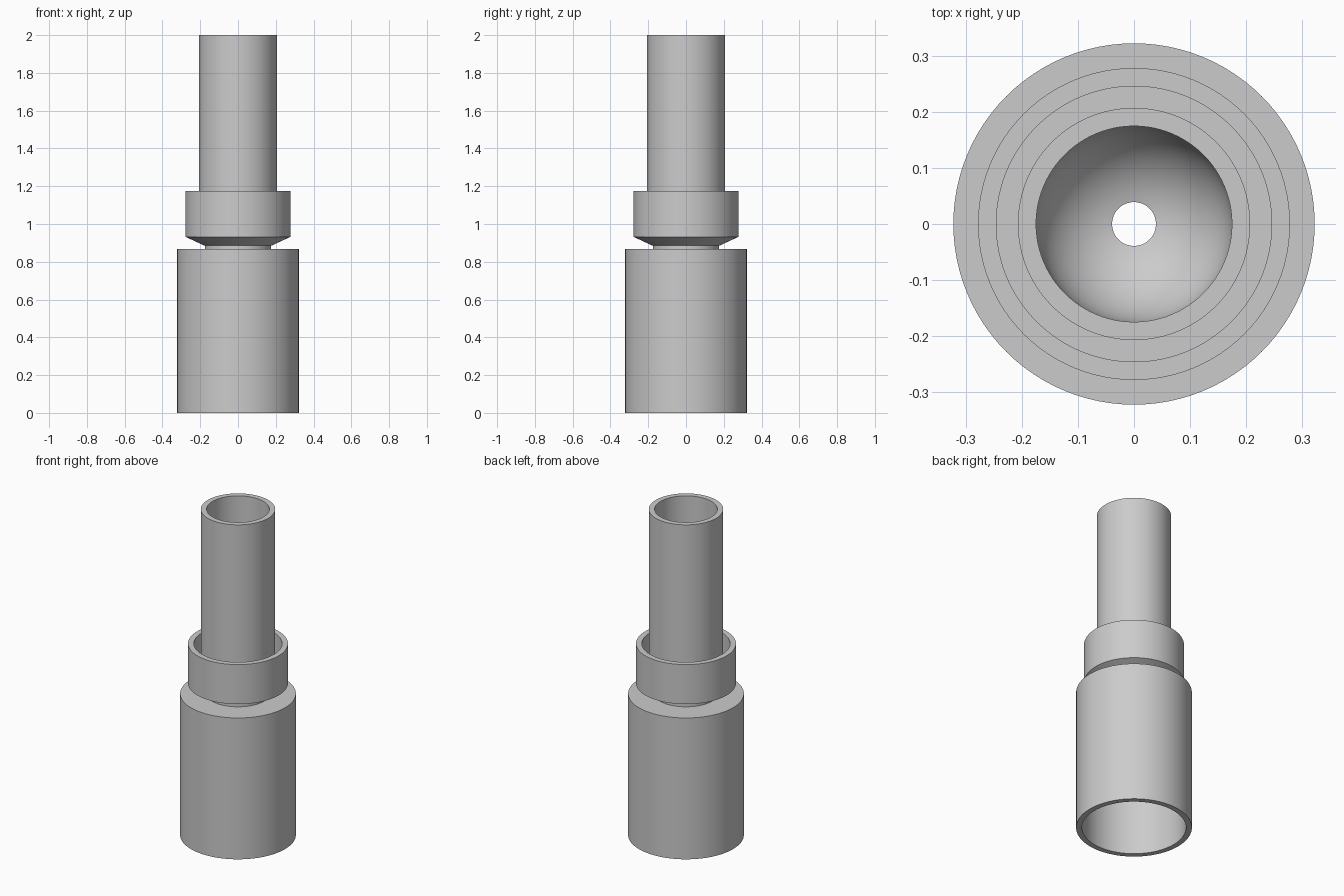
import bpy, bmesh, math

cube = bpy.data.objects.get("Cube")
if cube:
    bpy.data.objects.remove(cube, do_unlink=True)

SEGMENTS = 96
WALL = 0.0325
SLEEVE_R, COLLAR_R, TUBE_R = 0.322, 0.278, 0.207
NECK_R, BORE_R = 0.176, 0.039
SLEEVE_TOP, COLLAR_TOP, TUBE_TOP = 0.868, 1.175, 2.0

grey = bpy.data.materials.new("plain grey")
grey.use_nodes = True
grey.diffuse_color = (0.6, 0.6, 0.6, 1)
grey.node_tree.nodes["Principled BSDF"].inputs["Base Color"].default_value = (0.6, 0.6, 0.6, 1)


def lathe(name, profile):
    """Revolve a closed (radius, z) loop around the z axis."""
    bm = bmesh.new()
    verts = [bm.verts.new((r, 0, z)) for r, z in profile]
    edges = [bm.edges.new((v, verts[i - 1])) for i, v in enumerate(verts)]
    bmesh.ops.spin(bm, geom=verts + edges, cent=(0, 0, 0), axis=(0, 0, 1),
                   angle=math.tau, steps=SEGMENTS, use_merge=True)
    bmesh.ops.remove_doubles(bm, verts=bm.verts[:], dist=0.0001)
    bmesh.ops.recalc_face_normals(bm, faces=bm.faces[:])
    mesh = bpy.data.meshes.new(name)
    bm.to_mesh(mesh)
    bm.free()
    mesh.materials.append(grey)
    obj = bpy.data.objects.new(name, mesh)
    bpy.context.collection.objects.link(obj)
    bpy.ops.object.select_all(action="DESELECT")
    obj.select_set(True)
    bpy.context.view_layer.objects.active = obj
    bpy.ops.object.shade_smooth_by_angle(angle=math.radians(30))
    return obj


# Hollow sleeve, neck and flared collar
outside = [
    (SLEEVE_R - WALL, 0), (SLEEVE_R, 0), (SLEEVE_R, SLEEVE_TOP),
    (NECK_R, SLEEVE_TOP), (NECK_R, 0.885),
    (COLLAR_R, 0.932), (COLLAR_R, COLLAR_TOP), (COLLAR_R - WALL, COLLAR_TOP),
]

# Groove between collar and upright tube
tube = [(COLLAR_R - WALL, 0.96), (TUBE_R, 0.96), (TUBE_R, TUBE_TOP)]

# Round-bottomed inside of the tube, ending at the small bore
inner_r, centre_z = TUBE_R - WALL, 1.12
end = math.acos(BORE_R / inner_r)
bowl = [(inner_r * math.cos(end * i / 16), centre_z - inner_r * math.sin(end * i / 16))
        for i in range(17)]

# Bore down into the ceiling of the sleeve
ceiling = [(BORE_R, SLEEVE_TOP - WALL), (SLEEVE_R - WALL, SLEEVE_TOP - WALL)]

lathe("stepped_tube_body", outside + tube + [(inner_r, TUBE_TOP)] + bowl + ceiling)
